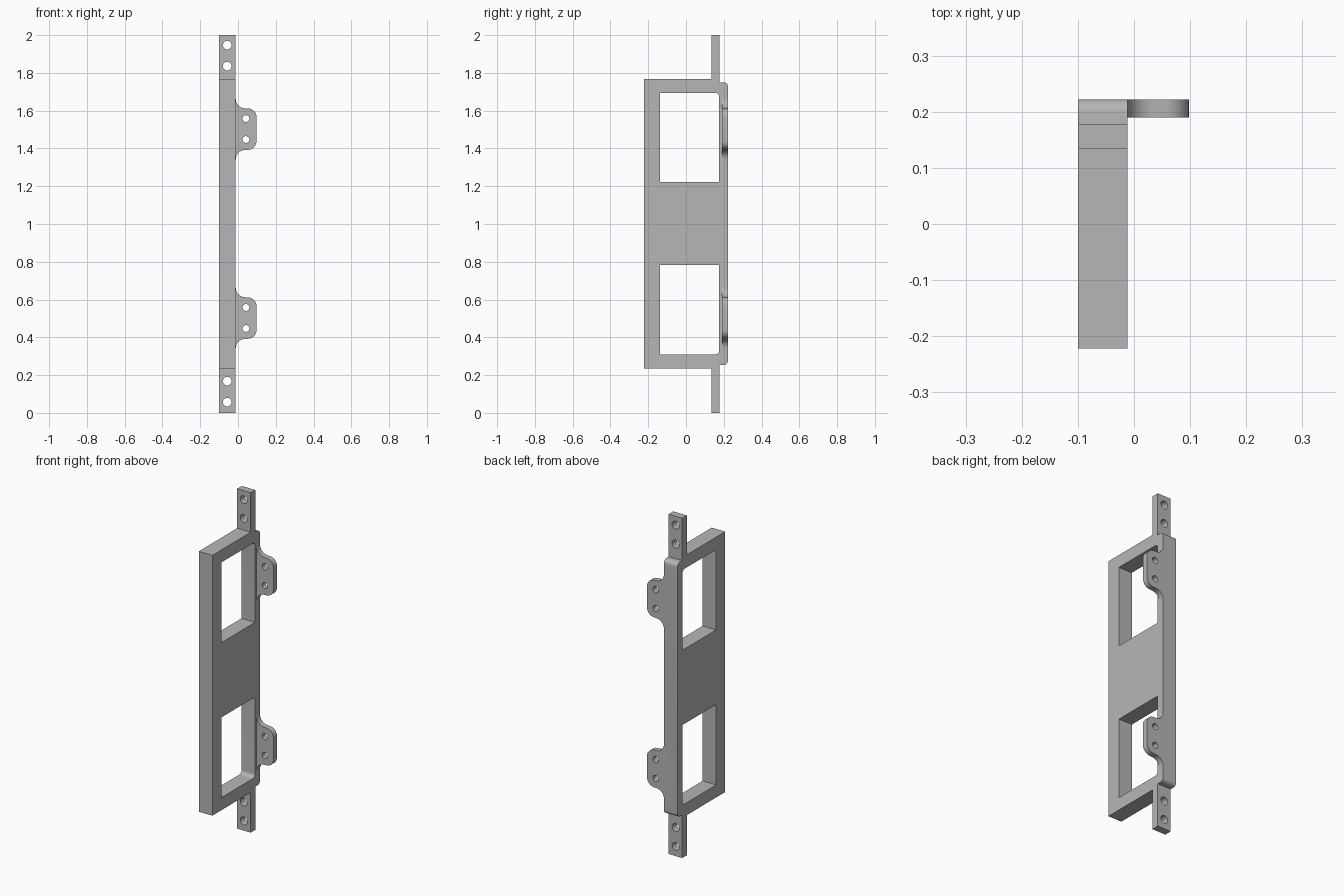
import bpy, bmesh, math
from mathutils import Vector

cube = bpy.data.objects.get("Cube")
if cube:
    bpy.data.objects.remove(cube, do_unlink=True)

grey = bpy.data.materials.new("plain grey")
grey.use_nodes = True
colour = (0.47, 0.47, 0.47, 1)
grey.diffuse_color = colour
grey.node_tree.nodes["Principled BSDF"].inputs["Base Color"].default_value = colour

X0, X1 = -0.1, -0.012        # side faces of the bracket
FRONT, BACK = -0.222, 0.222


def rounded(points, steps=8):
    """Outline from (u, v, radius) corners; each radius becomes an arc."""
    out = []
    for i, (u, v, r) in enumerate(points):
        p = Vector((u, v))
        if r == 0:
            out.append(p)
            continue
        a = (Vector(points[i - 1][:2]) - p).normalized()
        b = (Vector(points[(i + 1) % len(points)][:2]) - p).normalized()
        half = a.angle(b) / 2
        centre = p + (a + b).normalized() * r / math.sin(half)
        start = p + a * r / math.tan(half) - centre
        end = p + b * r / math.tan(half) - centre
        sweep = start.angle(end)
        for k in range(steps + 1):
            t = k / steps
            out.append(centre + (start * math.sin((1 - t) * sweep)
                                 + end * math.sin(t * sweep)) / math.sin(sweep))
    return out


def prism(name, outline, axis, lo, hi):
    """Extrude an outline along x (outline in y, z) or y (outline in x, z)."""
    bm = bmesh.new()
    place = (lambda p, d: (d, p.x, p.y)) if axis == "x" else (lambda p, d: (p.x, d, p.y))
    face = bm.faces.new([bm.verts.new(place(p, lo)) for p in outline])
    ext = bmesh.ops.extrude_face_region(bm, geom=[face])
    shift = Vector((hi - lo, 0, 0) if axis == "x" else (0, hi - lo, 0))
    bmesh.ops.translate(bm, vec=shift,
                        verts=[g for g in ext["geom"] if isinstance(g, bmesh.types.BMVert)])
    bmesh.ops.recalc_face_normals(bm, faces=bm.faces)
    mesh = bpy.data.meshes.new(name)
    bm.to_mesh(mesh)
    bm.free()
    mesh.materials.append(grey)
    obj = bpy.data.objects.new(name, mesh)
    bpy.context.collection.objects.link(obj)
    return obj


def combine(target, tool, operation):
    bpy.context.view_layer.objects.active = target
    mod = target.modifiers.new(operation, "BOOLEAN")
    mod.operation, mod.solver, mod.object = operation, "EXACT", tool
    bpy.ops.object.modifier_apply(modifier=mod.name)
    bpy.data.objects.remove(tool, do_unlink=True)


def circle(x, z, r, n=32):
    return [Vector((x + r * math.cos(k * math.tau / n), z + r * math.sin(k * math.tau / n)))
            for k in range(n)]


# Side profile: plate, end tabs and stepped back rail
upper = [(BACK, 1.75, 0.022), (0.178, 1.75, 0), (0.178, 2, 0),
         (0.135, 2, 0), (0.135, 1.768, 0), (FRONT, 1.768, 0)]
lower = [(y, 2.004 - z, r) for y, z, r in reversed(upper)]
lower = [(y, 0 if z < 0.01 else z, r) for y, z, r in lower]
bracket = prism("bracket", rounded(upper + lower), "x", X0, X1)

# Mounting ears, flared into the rail
for z in (1.502, 0.502):
    ear = [(-0.05, z + 0.19, 0), (X1, z + 0.19, 0), (X1, z + 0.113, 0.05),
           (0.098, z + 0.107, 0.046)]
    ear += [(x, 2 * z - v, r) for x, v, r in reversed(ear)]
    combine(bracket, prism("ear", rounded(ear), "y", 0.19, BACK), "UNION")

# Windows, rounded at their outer back corners
for inner, outer in ((1.222, 1.694), (0.782, 0.31)):
    window = [(-0.137, inner, 0), (0.176, inner, 0), (0.176, outer, 0.02), (-0.137, outer, 0)]
    combine(bracket, prism("window", rounded(window), "x", -0.3, 0.3), "DIFFERENCE")

# Screw holes in tabs and ears
holes = [(-0.057, z, 0.023) for z in (0.057, 0.168, 1.836, 1.947)]
holes += [(0.042, z, 0.018) for z in (0.447, 0.558, 1.447, 1.558)]
for x, z, r in holes:
    combine(bracket, prism("hole", circle(x, z, r), "y", 0.1, 0.3), "DIFFERENCE")

bpy.ops.object.select_all(action="DESELECT")
bracket.select_set(True)
bpy.context.view_layer.objects.active = bracket
bpy.ops.object.shade_smooth_by_angle(angle=math.radians(30))
